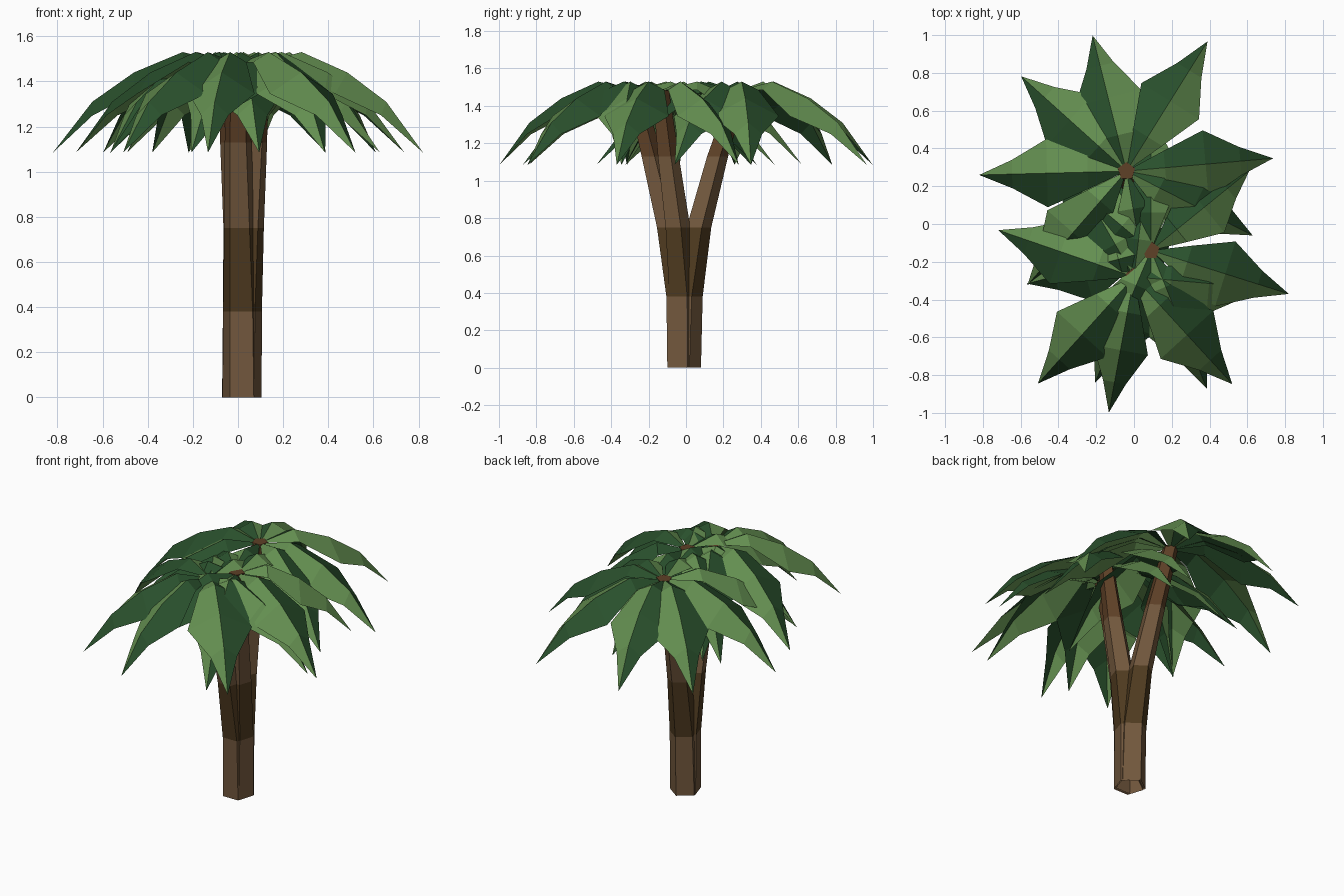
import bpy, math
from mathutils import Vector

old = bpy.data.objects.get("Cube")
if old:
    bpy.data.objects.remove(old, do_unlink=True)


def material(name, rgb):
    m = bpy.data.materials.new(name)
    m.use_nodes = True
    m.diffuse_color = (*rgb, 1)
    m.node_tree.nodes["Principled BSDF"].inputs["Base Color"].default_value = (*rgb, 1)
    return m


LIGHT_GREEN = material("light_green", (0.125, 0.27, 0.08))
DARK_GREEN = material("dark_green", (0.022, 0.079, 0.025))
LIGHT_BROWN = material("light_brown", (0.17, 0.098, 0.047))
DARK_BROWN = material("dark_brown", (0.078, 0.043, 0.014))
RED_BROWN = material("red_brown", (0.112, 0.052, 0.02))


def build(name, verts, faces, mats, indices):
    mesh = bpy.data.meshes.new(name)
    mesh.from_pydata(verts, [], faces)
    for m in mats:
        mesh.materials.append(m)
    for poly, i in zip(mesh.polygons, indices):
        poly.material_index = i
    mesh.update()
    obj = bpy.data.objects.new(name, mesh)
    bpy.context.collection.objects.link(obj)
    return obj


SIDES = 5
HEIGHTS = (0, 0.38, 0.75, 1.13, 1.49)
RADII = (0.09, 0.085, 0.073, 0.062, 0.048)


def trunk(name, path):
    """Five-sided tapering trunk, open below, in four colour bands along (x, y)."""
    verts, faces, bands = [], [], []
    for (x, y), z, r in zip(path, HEIGHTS, RADII):
        for k in range(SIDES):
            a = math.radians(18) + math.tau * k / SIDES
            verts.append((x + r * math.cos(a), y + r * math.sin(a), z))
    for row in range(len(path) - 1):
        for k in range(SIDES):
            n = (k + 1) % SIDES
            a, b = row * SIDES, (row + 1) * SIDES
            faces.append((a + k, a + n, b + n, b + k))
            bands.append((0, 1, 0, 2)[row])
    top = (len(path) - 1) * SIDES
    faces.append(tuple(range(top, top + SIDES)))
    bands.append(2)
    build(name, verts, faces, (LIGHT_BROWN, DARK_BROWN, RED_BROWN), bands)


# Leaf rows: distance out, half width, ridge height, edge height
ROWS = ((0.2, 0.09, 1.53, 1.485), (0.41, 0.18, 1.44, 1.345), (0.59, 0.075, 1.31, 1.25))
ROOT_Z, TIP_Z = 1.48, 1.085


def crown(name, centre, leaves):
    """Ring of folded leaves given as (angle, length, breadth), one tone on each half."""
    verts, faces, tones = [], [], []
    for angle, length, breadth in leaves:
        a = math.radians(angle)
        out = Vector((math.cos(a), math.sin(a), 0))
        side = Vector((-out.y, out.x, 0))
        origin = Vector((*centre, 0))
        s = length / 0.76
        base = len(verts)

        def point(r, w, z):
            verts.append(origin + out * r * s + side * w * breadth + Vector((0, 0, z)))

        point(0, 0, ROOT_Z)
        for r, w, ridge, edge in ROWS:
            point(r, w, edge)
            point(r, 0, ridge)
            point(r, -w, edge)
        point(0.76, 0, TIP_Z)
        tip = 1 + 3 * len(ROWS)
        last = tip - 3
        halves = [((0, 2, 1), 1), ((0, 3, 2), 0),
                  ((last, last + 1, tip), 1), ((last + 1, last + 2, tip), 0)]
        for row in range(len(ROWS) - 1):
            p = 1 + 3 * row
            halves += [((p, p + 1, p + 4, p + 3), 1), ((p + 1, p + 2, p + 5, p + 4), 0)]
        for f, tone in halves:
            faces.append(tuple(base + i for i in f))
            tones.append(tone)
    build(name, verts, faces, (LIGHT_GREEN, DARK_GREEN), tones)


# Three trunks leaning apart from one foot
trunk("back_trunk", ((0.015, -0.01), (0.014, 0.004), (0.005, 0.062), (-0.02, 0.163), (-0.04, 0.28)))
trunk("left_trunk", ((0.019, -0.019), (0.025, -0.02), (0.045, -0.05), (0.07, -0.1), (0.09, -0.14)))
trunk("front_trunk", ((0.017, -0.027), (0.015, -0.036), (0.008, -0.096), (0, -0.187), (0, -0.28)))

# Leaf crowns on top of each trunk
crown("back_crown", (-0.04, 0.28),
      ((181.5, 0.78, 1), (138, 0.75, 1), (104, 0.74, 1), (58, 0.81, 1), (5, 0.78, 1),
       (-27, 0.75, 1), (-80, 0.77, 0.9), (229, 0.8, 1)))
crown("left_crown", (0.09, -0.14),
      ((39, 0.67, 0.95), (-17.5, 0.765, 1), (-68, 0.79, 1), (247, 0.76, 1),
       (195, 0.68, 1), (90, 0.76, 0.9), (140, 0.76, 0.9)))
crown("front_crown", (0, -0.28),
      ((161, 0.76, 1), (228, 0.76, 1), (259.5, 0.73, 0.82), (312.5, 0.77, 1.05),
       (355, 0.74, 0.9), (83, 0.76, 0.9), (120, 0.76, 0.9)))
